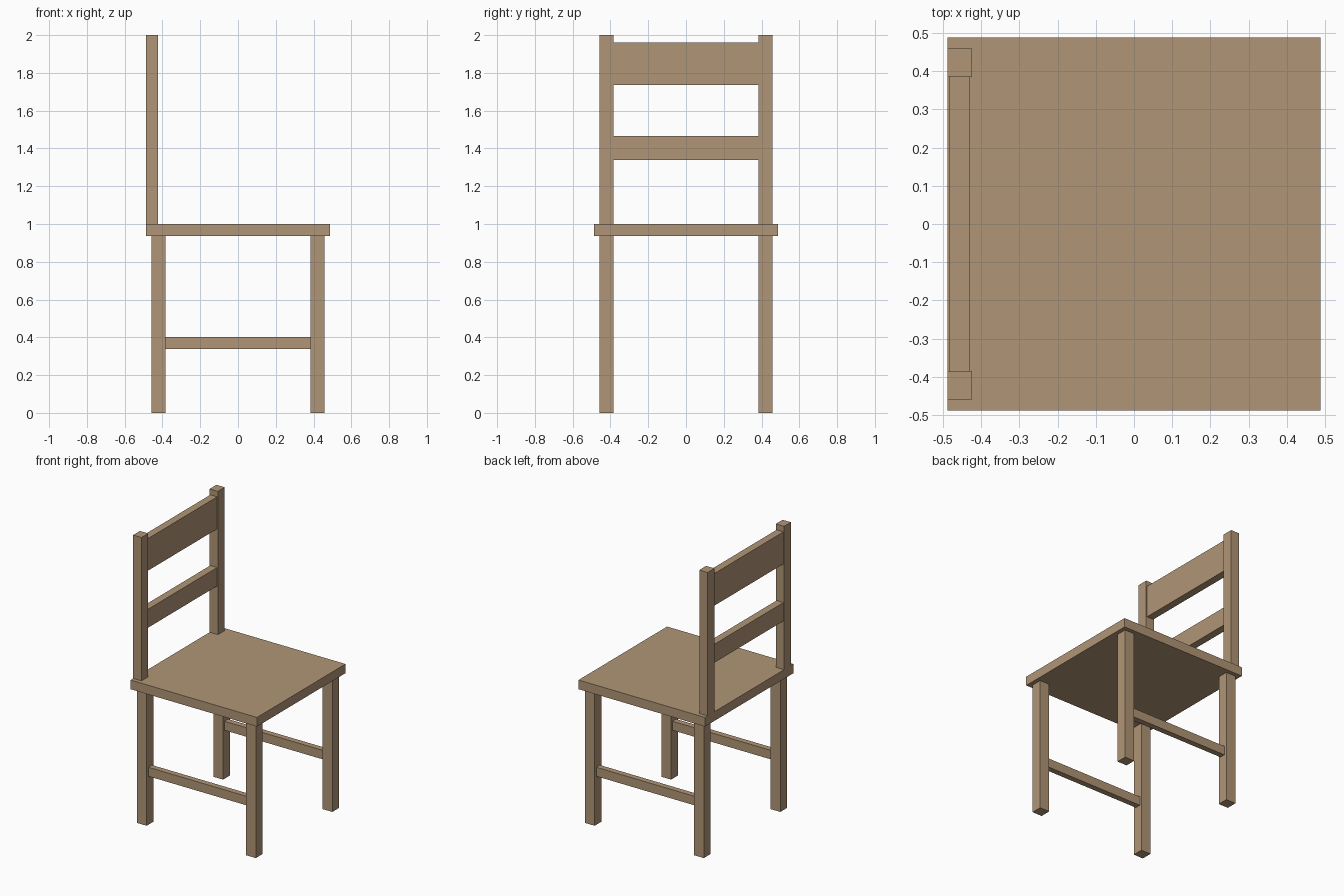
import bpy
from mathutils import Vector

cube = bpy.data.objects.get("Cube")
if cube:
    bpy.data.objects.remove(cube, do_unlink=True)

# Single wood colour
wood = bpy.data.materials.new("light_brown_wood")
wood.use_nodes = True
colour = (0.434, 0.301, 0.181, 1.0)
wood.diffuse_color = colour
bsdf = next(n for n in wood.node_tree.nodes if n.type == 'BSDF_PRINCIPLED')
bsdf.inputs["Base Color"].default_value = colour


def board(name, low, high):
    """Add a box spanning two opposite corners."""
    low, high = Vector(low), Vector(high)
    bpy.ops.mesh.primitive_cube_add(size=1)
    obj = bpy.context.object
    obj.name = name
    for v in obj.data.vertices:
        v.co = v.co * (high - low) + (low + high) / 2
    obj.data.materials.append(wood)
    return obj


SEAT = 0.488          # half width of the seat
IN, OUT = 0.384, 0.459  # inner and outer faces of the legs
UNDER, TOP = 0.936, 1.0

board("seat", (-SEAT, -SEAT, UNDER), (SEAT, SEAT, TOP))

for side, s in (("right", -1), ("left", 1)):
    y0, y1 = sorted((s * IN, s * OUT))
    # Legs
    board(f"{side}_back_leg", (-OUT, y0, 0), (-IN, y1, UNDER))
    board(f"{side}_front_leg", (IN, y0, 0), (OUT, y1, UNDER))
    # Upright of the backrest
    board(f"{side}_back_post", (-SEAT, y0, TOP), (-0.424, y1, 2))
    # Stretcher between the legs
    r0, r1 = sorted((s * 0.40, s * 0.44))
    board(f"{side}_stretcher", (-IN, r0, 0.338), (IN, r1, 0.401))

# Backrest slats
for name, z0, z1 in (("lower_slat", 1.338, 1.467), ("upper_slat", 1.736, 1.96)):
    board(name, (-0.483, -IN, z0), (-0.43, IN, z1))
